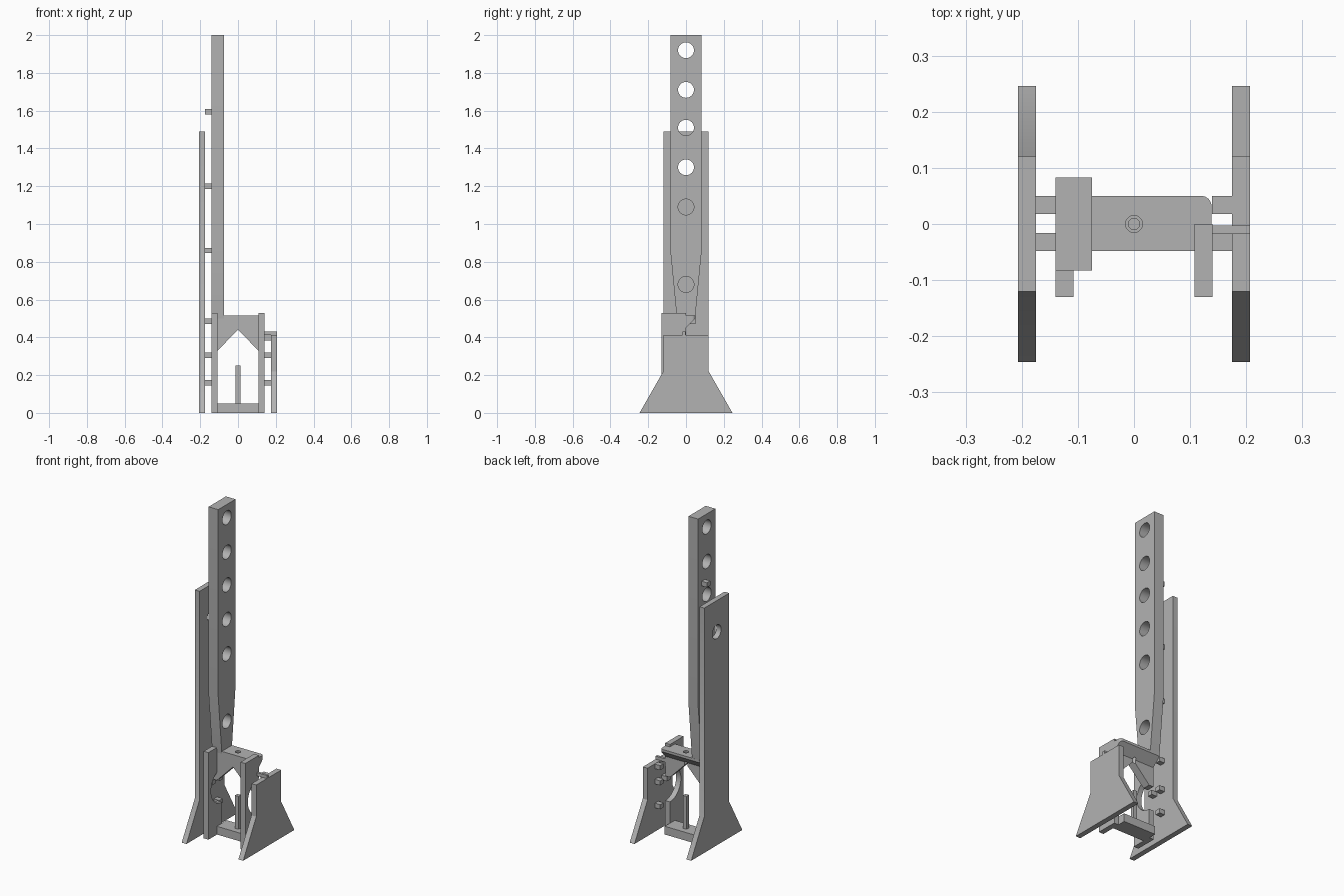
import bpy
import bmesh
from math import sin, cos, pi
from mathutils import Vector

default = bpy.data.objects.get("Cube")
if default:
    bpy.data.objects.remove(default, do_unlink=True)

GREY = (0.45, 0.45, 0.45, 1.0)
grey = bpy.data.materials.new("plain_grey")
grey.use_nodes = True
grey.diffuse_color = GREY
grey.node_tree.nodes["Principled BSDF"].inputs["Base Color"].default_value = GREY


def prism(name, points, axis, low, high):
    """Extrude a flat outline along an axis; points use the other two axes in order."""
    def place(a, b, depth):
        return {"x": (depth, a, b), "y": (a, depth, b), "z": (a, b, depth)}[axis]

    bm = bmesh.new()
    face = bm.faces.new([bm.verts.new(place(a, b, low)) for a, b in points])
    extruded = bmesh.ops.extrude_face_region(bm, geom=[face])["geom"]
    shift = Vector(place(0, 0, high - low))
    bmesh.ops.translate(bm, vec=shift, verts=[g for g in extruded if isinstance(g, bmesh.types.BMVert)])
    bmesh.ops.recalc_face_normals(bm, faces=bm.faces)
    mesh = bpy.data.meshes.new(name)
    bm.to_mesh(mesh)
    bm.free()
    mesh.materials.append(grey)
    obj = bpy.data.objects.new(name, mesh)
    bpy.context.collection.objects.link(obj)
    return obj


def box(name, x, y, z):
    return prism(name, [(x[0], y[0]), (x[1], y[0]), (x[1], y[1]), (x[0], y[1])], "z", *z)


def arc(a, b, radius, start, end, steps):
    return [(a + radius * cos(start + (end - start) * i / steps),
             b + radius * sin(start + (end - start) * i / steps)) for i in range(steps + 1)]


def rod(axis, a, b, radius, low, high):
    return prism("cutter", arc(a, b, radius, 0, 2 * pi, 32)[:-1], axis, low, high)


def carve(obj, cutters, operation="DIFFERENCE"):
    """Apply boolean cutters and remove them."""
    for cutter in cutters:
        cutter.hide_render = True
        mod = obj.modifiers.new("carve", "BOOLEAN")
        mod.operation, mod.object, mod.solver = operation, cutter, "EXACT"
    bpy.context.view_layer.update()
    result = bpy.data.meshes.new_from_object(obj.evaluated_get(bpy.context.evaluated_depsgraph_get()))
    obj.modifiers.clear()
    obj.data = result
    for cutter in cutters:
        bpy.data.objects.remove(cutter, do_unlink=True)


def smooth(obj):
    bpy.ops.object.select_all(action="DESELECT")
    obj.select_set(True)
    bpy.context.view_layer.objects.active = obj
    bpy.ops.object.shade_smooth_by_angle()


# Flared outer plates
def plate_outline(height):
    half = [(0.246, 0), (0.12, 0.22), (0.12, height)]
    return half + [(-y, z) for y, z in reversed(half)]


tall_plate = prism("tall_side_plate", plate_outline(1.49), "x", -0.207, -0.175)
carve(tall_plate, [rod("x", 0, 1.30, 0.042, -0.3, 0)])
prism("short_side_plate", plate_outline(0.413), "x", 0.175, 0.207)

# Tall drilled beam, tapered at its foot
half = [(0.048, 0.50), (0.083, 0.86), (0.083, 2.0)]
beam = prism("drilled_beam", half + [(-y, z) for y, z in reversed(half)], "x", -0.14, -0.075)
carve(beam, [rod("x", 0, z, 0.042, -0.3, 0.1) for z in (0.68, 1.09, 1.30, 1.51, 1.71, 1.92)])

# Upright posts with a round notch in the rear edge
post_outline = [(-0.13, 0), (0, 0)] + arc(0, 0.285, 0.105, -pi / 2, -3 * pi / 2, 20)
post_outline += [(0, 0.53), (-0.13, 0.53)]
for name, x in (("right_post", -0.14), ("left_post", 0.108)):
    prism(name, post_outline, "x", x, x + 0.032)

# Cross bracket: chevron front, sloped rear underside, rounded rear corner, screw hole
bracket = prism("cross_bracket", [(-0.138, 0.33), (-0.108, 0.33), (0, 0.44), (0.108, 0.33),
                                  (0.138, 0.33), (0.138, 0.515), (-0.138, 0.515)], "y", -0.048, 0.05)
side = prism("cutter", [(-0.1, 0.3), (0, 0.3), (0, 0.45), (0.05, 0.50),
                        (0.05, 0.6), (-0.1, 0.6)], "x", -0.2, 0.2)
plan = prism("cutter", [(-0.2, -0.1), (0.138, -0.1)] + arc(0.12, 0.032, 0.018, 0, pi / 2, 8)
             + [(-0.2, 0.05)], "z", 0.2, 0.7)
carve(bracket, [side, plan], "INTERSECT")
carve(bracket, [rod("z", 0, 0, 0.01, 0.3, 0.6), rod("z", 0, 0, 0.015, 0.505, 0.6)])

# Base bar and its upright pin
box("base_bar", (-0.11, 0.11), (-0.048, 0.048), (0, 0.05))
box("base_pin", (-0.012, 0.012), (-0.012, 0.012), (0.05, 0.25))

# Square spacers between plates and posts
rear, front = (0.018, 0.05), (-0.048, -0.016)
for i, z in enumerate((0.16, 0.305, 0.485, 0.86, 1.20, 1.595)):
    box(f"right_spacer_{i}", (-0.176, -0.139), rear, (z - 0.014, z + 0.014))
for i, z in enumerate((0.16, 0.305, 0.398)):
    box(f"left_spacer_{i}", (0.139, 0.176), rear, (z - 0.014, z + 0.014))
box("right_front_spacer", (-0.176, -0.139), front, (0.291, 0.319))
box("left_front_spacer", (0.139, 0.176), front, (0.291, 0.319))

# Small latch bar on the short plate
box("latch_bar", (0.138, 0.207), (-0.018, -0.003), (0.412, 0.432))

for obj in (tall_plate, beam, bracket, bpy.data.objects["right_post"], bpy.data.objects["left_post"]):
    smooth(obj)
